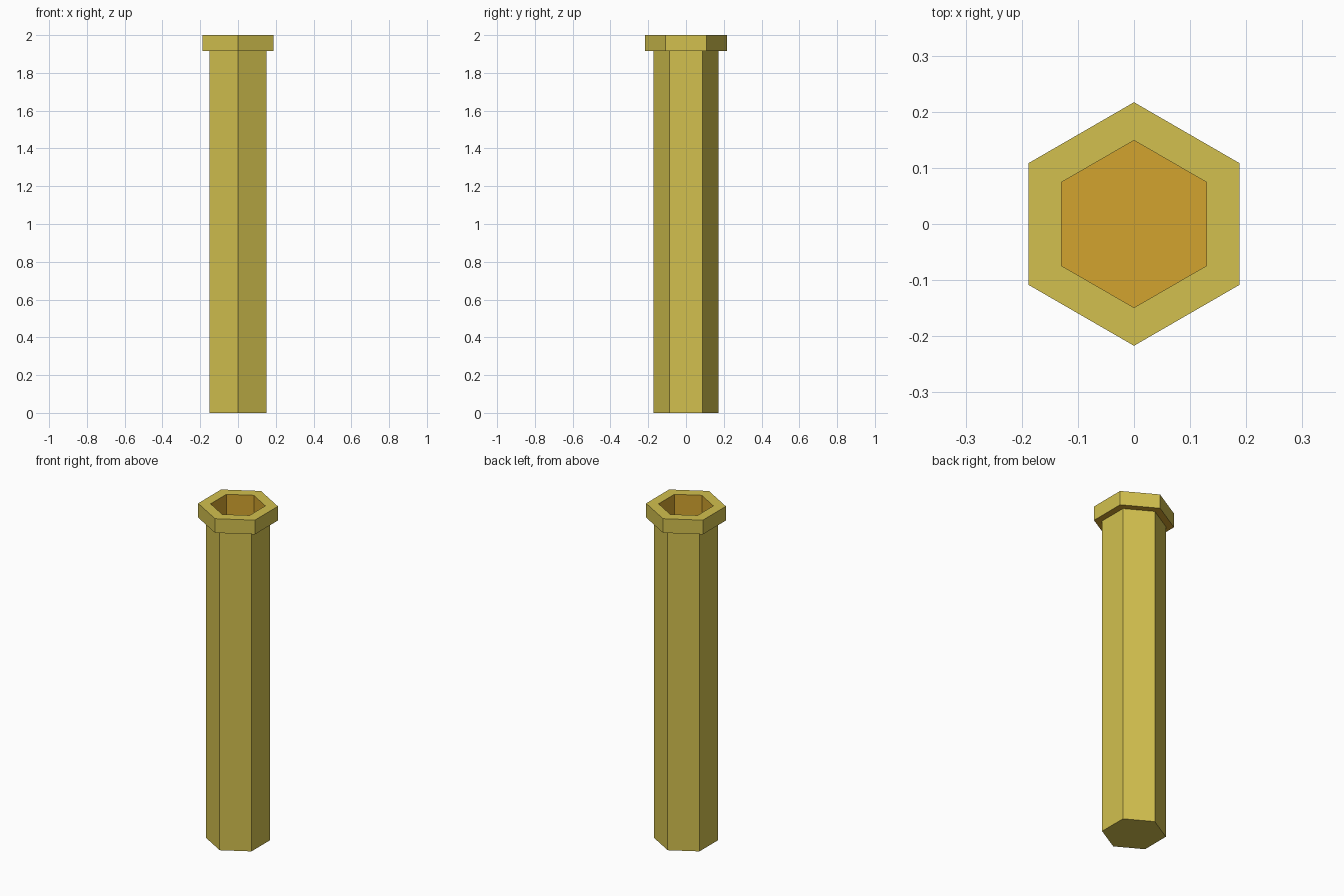
import bpy, bmesh, math

if "Cube" in bpy.data.objects:
    bpy.data.objects.remove(bpy.data.objects["Cube"])

SIDES = 6


def material(name, srgb):
    mat = bpy.data.materials.new(name)
    lin = [((c / 255 + 0.055) / 1.055) ** 2.4 for c in srgb]
    mat.diffuse_color = (*lin, 1)
    mat.use_nodes = True
    mat.node_tree.nodes["Principled BSDF"].inputs["Base Color"].default_value = mat.diffuse_color
    return mat


gold = material("gold", (210, 192, 78))
orange = material("orange", (210, 163, 47))


def hex_lathe(name, profile, slots, cap_start=None, cap_end=None):
    """Sweep (radius, z) points around z with six flat sides; slots colours each band."""
    bm = bmesh.new()
    rings = []
    for r, z in profile:
        ring = []
        for i in range(SIDES):
            a = math.pi / 2 + math.tau * i / SIDES
            ring.append(bm.verts.new((r * math.cos(a), r * math.sin(a), z)))
        rings.append(ring)
    for lower, upper, slot in zip(rings, rings[1:], slots):
        for i in range(SIDES):
            j = (i + 1) % SIDES
            bm.faces.new((lower[i], lower[j], upper[j], upper[i])).material_index = slot
    if cap_start is not None:
        bm.faces.new(rings[0][::-1]).material_index = cap_start
    if cap_end is not None:
        bm.faces.new(rings[-1]).material_index = cap_end
    mesh = bpy.data.meshes.new(name)
    bm.to_mesh(mesh)
    bm.free()
    mesh.materials.append(gold)
    mesh.materials.append(orange)
    obj = bpy.data.objects.new(name, mesh)
    bpy.context.collection.objects.link(obj)
    return obj


# Hollow shaft with flanged mouth: outer wall, rim underside, rim side, rim top, bore and floor
hex_lathe("flanged_hex_tube",
          [(0.173, 0), (0.173, 1.915), (0.217, 1.915), (0.217, 2.0),
           (0.149, 2.0), (0.149, 0.025)],
          [0, 1, 0, 0, 1], cap_start=0, cap_end=1)
